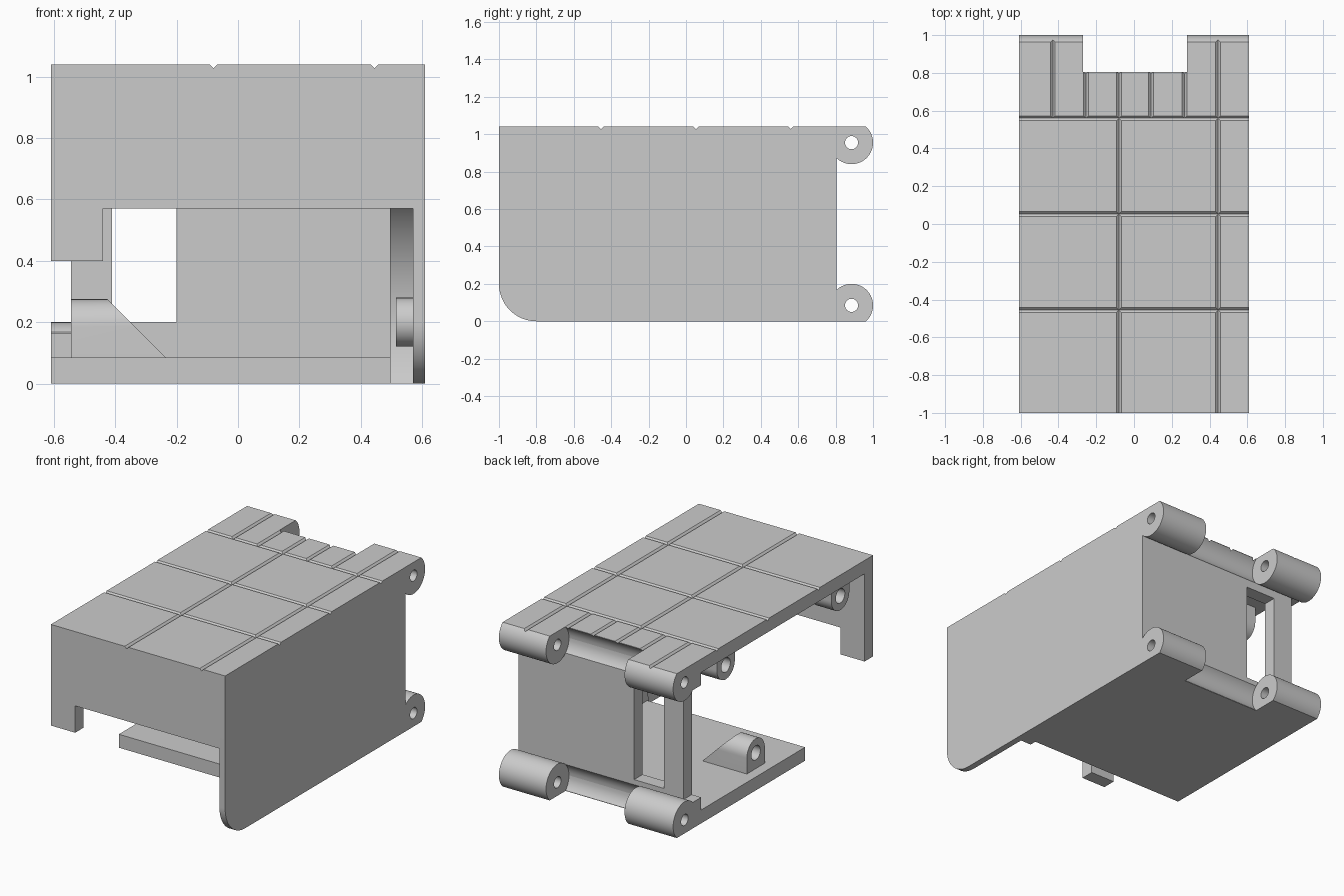
import bpy, bmesh
from math import sin, cos, radians, asin, acos, pi
from mathutils import Vector

cube = bpy.data.objects.get("Cube")
if cube:
    bpy.data.objects.remove(cube, do_unlink=True)

grey = bpy.data.materials.new("light_grey")
grey.use_nodes = True
COLOUR = (0.6, 0.6, 0.6, 1)
grey.diffuse_color = COLOUR
grey.node_tree.nodes["Principled BSDF"].inputs["Base Color"].default_value = COLOUR

W, H, T = 0.61, 1.04, 0.085           # half width, height, wall thickness
INNER = H - T                         # underside of the top
BACK, OPEN, LINER, SKIN = 0.805, -0.545, 0.495, 0.57
AXIS_Y, AXIS_Z, HINGE_R = 0.885, 0.085, 0.115


def prism(name, axis, pts, a, b):
    """Extrude a profile along x (y,z points) or along y (x,z points)."""
    bm = bmesh.new()
    place = (lambda p, t: (t, p[0], p[1])) if axis == "x" else (lambda p, t: (p[0], t, p[1]))
    lo = [bm.verts.new(place(p, a)) for p in pts]
    hi = [bm.verts.new(place(p, b)) for p in pts]
    bm.faces.new(lo)
    bm.faces.new(hi[::-1])
    for i in range(len(pts)):
        j = (i + 1) % len(pts)
        bm.faces.new((lo[i], lo[j], hi[j], hi[i]))
    bmesh.ops.recalc_face_normals(bm, faces=bm.faces)
    mesh = bpy.data.meshes.new(name)
    bm.to_mesh(mesh)
    bm.free()
    mesh.materials.append(grey)
    obj = bpy.data.objects.new(name, mesh)
    bpy.context.collection.objects.link(obj)
    return obj


def rect(u0, u1, v0, v1):
    return [(u0, v0), (u1, v0), (u1, v1), (u0, v1)]


def arc(cu, cv, r, start, end, n=32):
    return [(cu + r * cos(start + (end - start) * i / n),
             cv + r * sin(start + (end - start) * i / n)) for i in range(n + 1)]


def disc(cu, cv, r, n=40):
    return arc(cu, cv, r, 0, 2 * pi, n)[:-1]


def flipped(pts, flip):
    return [(u, H - v) for u, v in pts] if flip else pts


def cut(obj, *profile):
    cutter = prism("cutter", *profile)
    cutter.hide_render = True
    mod = obj.modifiers.new("cut", "BOOLEAN")
    mod.operation, mod.solver, mod.object = "DIFFERENCE", "EXACT", cutter
    bpy.context.view_layer.objects.active = obj
    bpy.ops.object.modifier_apply(modifier=mod.name)
    bpy.data.objects.remove(cutter, do_unlink=True)


# Main panels
top = prism("top_panel", "x", rect(-1, BACK, INNER, H), -W, W)
base = prism("base_panel", "x", rect(-0.32, BACK, 0, T), -W, LINER)
back = prism("back_wall", "y", rect(OPEN, LINER, T, INNER), BACK - T, BACK)
cut(back, "y", rect(-0.41, -0.2, 0.2, 0.82), BACK - 0.2, BACK + 0.1)
prism("front_wall", "y", [(-W, INNER), (-W, 0.4), (-0.44, 0.4), (-0.44, 0.57),
                          (SKIN, 0.57), (SKIN, INNER)], -1, T - 1)

# Side panel with rounded lower corner, and its liner with a swing cutout
PY, PZ, SWING = -0.8, 0.2, 0.48
prism("side_panel", "x", [(BACK, 0), (BACK, INNER), (-1, INNER)]
      + arc(PY, PZ, 0.2, pi, 1.5 * pi), SKIN, W)
prism("side_liner", "x", [(T - 1, INNER), (BACK, INNER), (BACK, 0)]
      + arc(PY, PZ, SWING, asin(-PZ / SWING), acos((T - 1 - PY) / SWING)), LINER, SKIN)
prism("pivot_pin", "x", disc(PY, PZ, 0.08), 0.515, SKIN)

# Hinge barrels, trimmed flush with top and bottom
knuckle = [(BACK, 0)] + arc(AXIS_Y, AXIS_Z, HINGE_R, asin(-AXIS_Z / HINGE_R),
                            acos((BACK - AXIS_Y) / HINGE_R))
hinges = []
for flip, level in ((False, "lower"), (True, "upper")):
    for side, x0, x1 in (("right", -W, -0.27), ("left", 0.28, W)):
        h = prism(f"{level}_hinge_{side}", "x", flipped(knuckle, flip), x0, x1)
        cut(h, "x", flipped(disc(AXIS_Y, AXIS_Z, 0.035), flip), -1, 1)
        if flip:
            hinges.append(h)
    prism(f"{level}_hinge_block", "x",
          flipped(rect(BACK - T, BACK, T, 0.165), flip), -W, OPEN)
    # Clearance between the barrels
    for part in (back, top if flip else base):
        cut(part, "x", flipped(disc(AXIS_Y, AXIS_Z, HINGE_R), flip), -0.27, 0.28)

# Tapered screw bosses along the open side
BR, BZ = 0.09, 0.185
boss_shape = [(-BR, T), (BR, T)] + arc(0, BZ, BR, 0, pi, 24)
taper = [(-0.475, 0.325), (-0.185, 0.035), (-0.185, 0.325)]
for name, y, flip in (("base_boss", 0.08, False), ("top_front_boss", -0.765, True),
                      ("top_rear_boss", 0.38, True)):
    shape = [(y + u, v) for u, v in boss_shape]
    boss = prism(name, "x", flipped(shape, flip), OPEN, -0.235)
    cut(boss, "y", flipped(taper, flip), y - 0.2, y + 0.2)
    cut(boss, "x", flipped(disc(y, BZ, 0.045, 28), flip), -0.7, -0.4)


# V grooves dividing the top into tiles
def vee(c):
    return disc(c, H, 0.013, 4)


ROW = 0.56
for y in (-0.455, 0.053, ROW):
    cut(top, "x", vee(y), -1, 1)
for x in (-0.08, 0.445):
    cut(top, "y", vee(x), -1.1, ROW)
for x in (-0.43, -0.255, -0.08, 0.09, 0.267, 0.445):
    cut(top, "y", vee(x), ROW, 1.1)
for hinge, x in zip(hinges, (-0.43, 0.445)):
    cut(hinge, "y", vee(x), ROW, 1.1)

# Smooth the round surfaces, keep the edges crisp
bpy.ops.object.select_all(action="DESELECT")
for obj in bpy.context.collection.objects:
    if obj.type == "MESH" and grey.name in obj.data.materials:
        obj.select_set(True)
        bpy.context.view_layer.objects.active = obj
bpy.ops.object.shade_smooth_by_angle(angle=radians(30))
